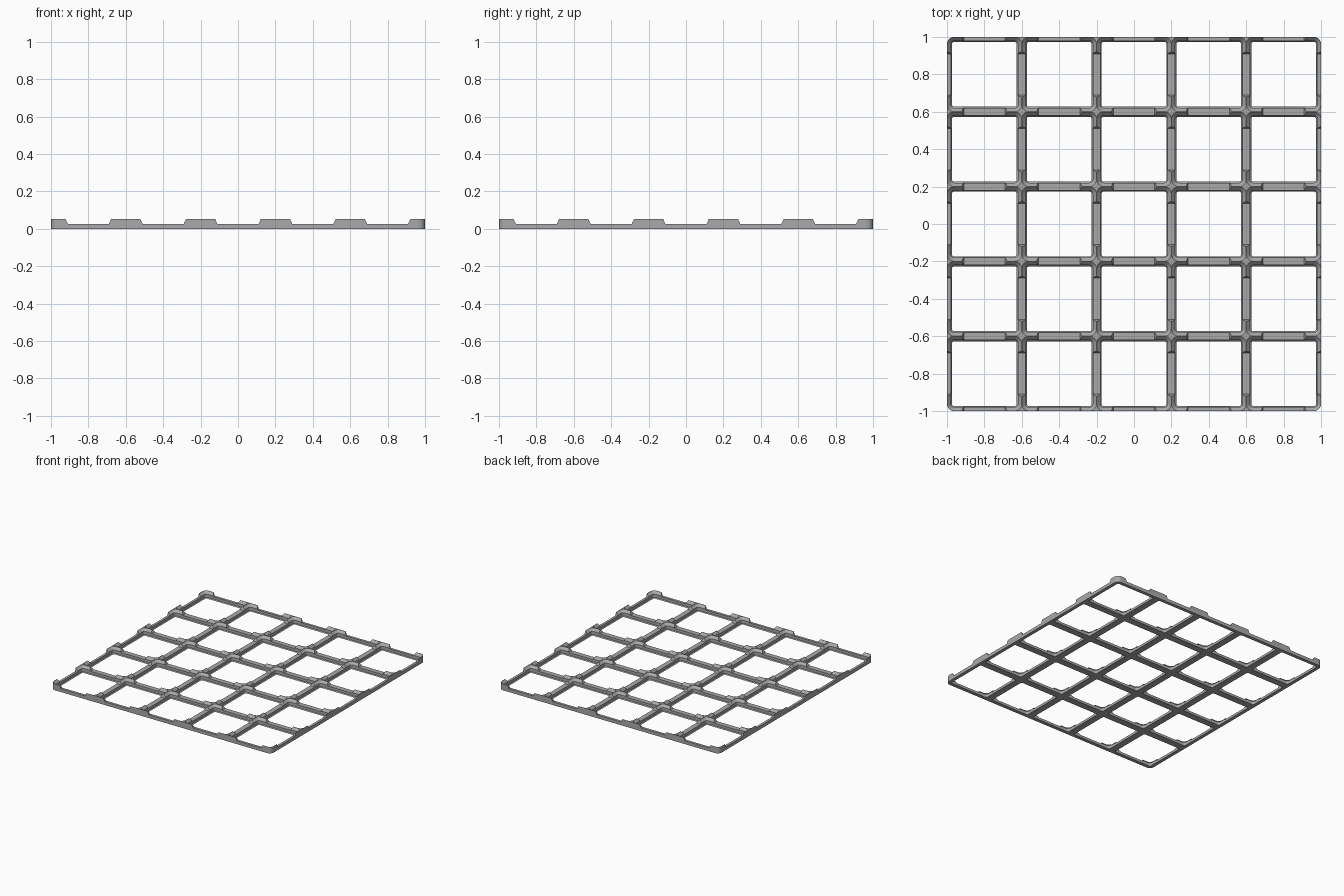
import bpy, bmesh, math

if "Cube" in bpy.data.objects:
    bpy.data.objects.remove(bpy.data.objects["Cube"])

CELLS = 5
PITCH = 0.4
HEIGHT = 0.053      # top of the raised crossings
LOW = 0.027         # top of the bars between crossings
RADIUS = 0.037

grey = bpy.data.materials.new("mid_grey")
grey.diffuse_color = (0.4, 0.4, 0.4, 1)
grey.use_nodes = True
grey.node_tree.nodes["Principled BSDF"].inputs["Base Color"].default_value = grey.diffuse_color


def rounded_square(half, r, z, cx=0, cy=0, steps=6):
    pts = []
    for q, (sx, sy) in enumerate([(1, 1), (-1, 1), (-1, -1), (1, -1)]):
        for i in range(steps + 1):
            a = math.pi / 2 * (q + i / steps)
            pts.append((cx + sx * (half - r) + r * math.cos(a),
                        cy + sy * (half - r) + r * math.sin(a), z))
    return pts


def loft(bm, rings):
    # Skin a stack of matching rings and cap both ends
    loops = [[bm.verts.new(p) for p in ring] for ring in rings]
    n = len(loops[0])
    for a, b in zip(loops, loops[1:]):
        for i in range(n):
            j = (i + 1) % n
            bm.faces.new((a[i], a[j], b[j], b[i]))
    bm.faces.new(loops[0][::-1])
    bm.faces.new(loops[-1])


def make(name, stacks):
    bm = bmesh.new()
    for rings in stacks:
        loft(bm, rings)
    bmesh.ops.recalc_face_normals(bm, faces=bm.faces)
    mesh = bpy.data.meshes.new(name)
    bm.to_mesh(mesh)
    bm.free()
    mesh.materials.append(grey)
    obj = bpy.data.objects.new(name, mesh)
    bpy.context.collection.objects.link(obj)
    return obj


# Solid slab with rounded corners
plate = make("grid_plate", [[rounded_square(1, RADIUS, 0), rounded_square(1, RADIUS, HEIGHT)]])

# Stepped, chamfered pocket through every cell: (inset, height)
profile = [(0.0272, -0.02), (0.0272, 0.0), (0.0205, 0.007), (0.0205, 0.0325),
           (0.0006, HEIGHT - 0.0005), (0.0006, HEIGHT + 0.02)]
centres = [(i - (CELLS - 1) / 2) * PITCH for i in range(CELLS)]
pockets = [[rounded_square(PITCH / 2 - d, max(RADIUS - d, 0.008), z, x, y) for d, z in profile]
           for x in centres for y in centres]
cutters = [make("cell_pockets", pockets)]

# Sloped channels that lower the bars between crossings
z2 = HEIGHT + 0.02
slope = 0.012 / (HEIGHT - LOW)
w = 0.11
section = [(-w, LOW), (w, LOW), (w + slope * (z2 - LOW), z2), (-w - slope * (z2 - LOW), z2)]
cutters.append(make("channels_y", [[[(c + u, e, z) for u, z in section] for e in (-1.1, 1.1)]
                                   for c in centres]))
cutters.append(make("channels_x", [[[(e, c + u, z) for u, z in section] for e in (-1.1, 1.1)]
                                   for c in centres]))

bpy.context.view_layer.objects.active = plate
plate.select_set(True)
for cutter in cutters:
    cutter.hide_render = True
    mod = plate.modifiers.new(cutter.name, "BOOLEAN")
    mod.operation = "DIFFERENCE"
    mod.solver = "EXACT"
    mod.object = cutter
    bpy.ops.object.modifier_apply(modifier=mod.name)
for cutter in cutters:
    bpy.data.objects.remove(cutter)

bpy.ops.object.select_all(action="DESELECT")
plate.select_set(True)
bpy.ops.object.shade_smooth_by_angle(angle=math.radians(30))
